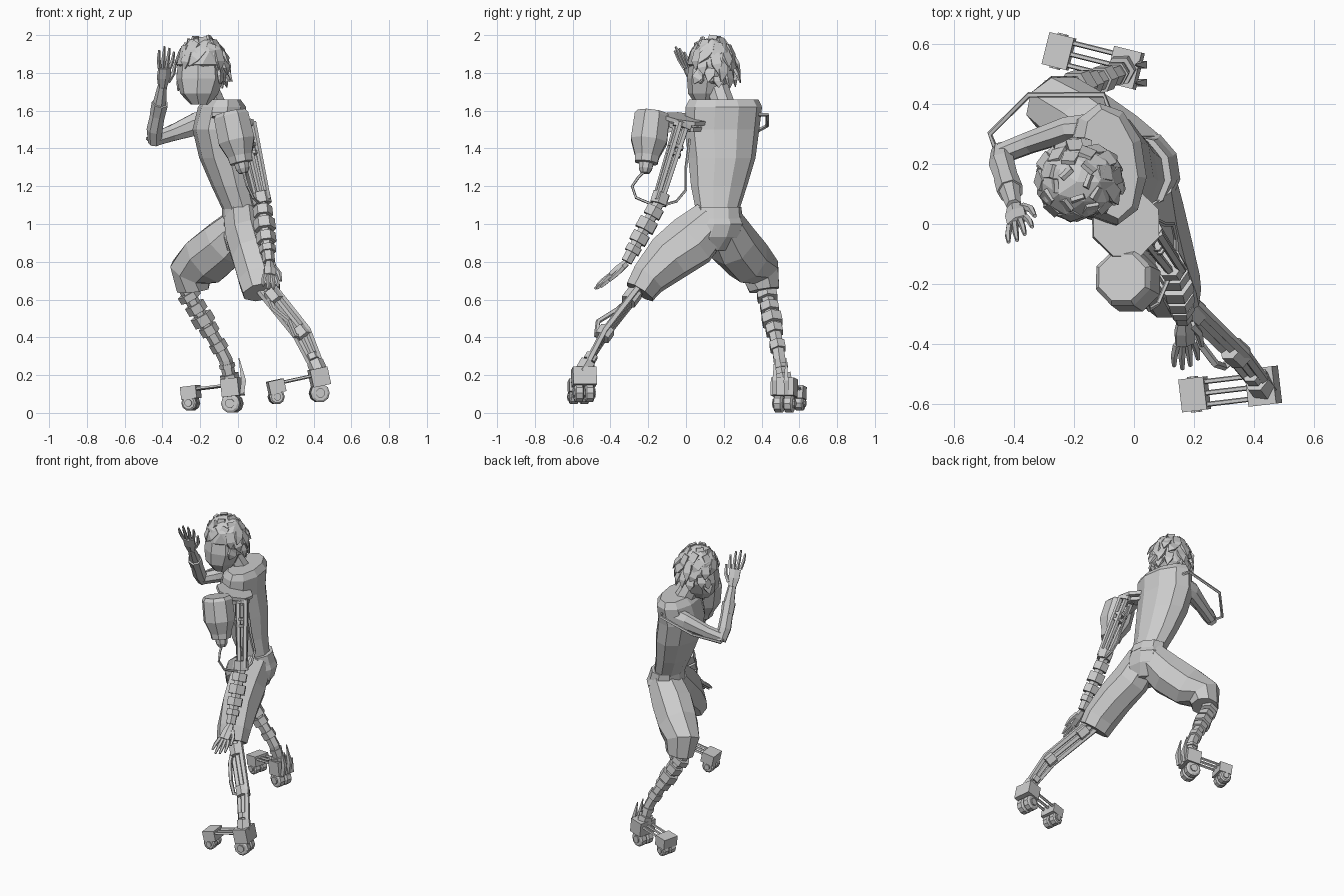
import bpy, bmesh, math, random
from mathutils import Vector as V, Matrix

random.seed(4)
if "Cube" in bpy.data.objects:
    bpy.data.objects.remove(bpy.data.objects["Cube"], do_unlink=True)

grey = bpy.data.materials.new("plain_grey")
grey.use_nodes = True
grey.diffuse_color = (0.6, 0.6, 0.6, 1)
grey.node_tree.nodes["Principled BSDF"].inputs["Base Color"].default_value = (0.6, 0.6, 0.6, 1)


def finish(name, bm):
    bmesh.ops.recalc_face_normals(bm, faces=bm.faces)
    mesh = bpy.data.meshes.new(name)
    bm.to_mesh(mesh)
    bm.free()
    mesh.materials.append(grey)
    ob = bpy.data.objects.new(name, mesh)
    bpy.context.collection.objects.link(ob)
    return ob


def skin(name, rings):
    """Bridge equal-sized rings of points and cap both ends."""
    bm = bmesh.new()
    rows = [[bm.verts.new(p) for p in ring] for ring in rings]
    n = len(rows[0])
    for a, b in zip(rows, rows[1:]):
        for i in range(n):
            j = (i + 1) % n
            bm.faces.new((a[i], a[j], b[j], b[i]))
    bm.faces.new(rows[0])
    bm.faces.new(rows[-1])
    return finish(name, bm)


def tube(name, pts, radii, n=6, hint=(0, 1, 0)):
    """Sweep an ellipse along a path; radii are numbers or (along hint, across) pairs."""
    pts = [V(p) for p in pts]
    if not isinstance(radii, (list, tuple)):
        radii = [radii] * len(pts)
    rings = []
    for k, p in enumerate(pts):
        t = (pts[min(k + 1, len(pts) - 1)] - pts[max(k - 1, 0)]).normalized()
        side = t.cross(V(hint)).normalized()
        front = side.cross(t)
        a, b = radii[k] if isinstance(radii[k], tuple) else (radii[k], radii[k])
        rings.append([p + front * a * math.cos(w) + side * b * math.sin(w)
                      for w in (math.tau * (i + .5) / n for i in range(n))])
    return skin(name, rings)


def stack(name, sections, n=10, turn=0):
    """Horizontal sections (x, y, z, radius x, radius y), turned about z."""
    rings = []
    for x, y, z, a, b in sections:
        ring = [V((a * math.cos(w), b * math.sin(w), 0)) for w in
                (math.tau * (i + .5) / n for i in range(n))]
        rings.append([V((x, y, z)) + Matrix.Rotation(turn, 3, 'Z') @ p for p in ring])
    return skin(name, rings)


def box(name, centre, size, yaw, pitch):
    bm = bmesh.new()
    bmesh.ops.create_cube(bm, size=1)
    m = (Matrix.Translation(centre) @ Matrix.Rotation(yaw, 4, 'Z')
         @ Matrix.Rotation(pitch, 4, 'Y') @ Matrix.Diagonal((*size, 1)))
    bmesh.ops.transform(bm, matrix=m, verts=bm.verts)
    return finish(name, bm)


def bands(name, a, b, parts, n=6):
    """Stepped mechanical limb: bands (start, end, radius) between a and b."""
    a, b = V(a), V(b)
    for i, (s, e, r) in enumerate(parts):
        tube(f"{name}_{i + 1}", [a.lerp(b, s), a.lerp(b, e)], r, n)


def hand(name, wrist, tip, across, width, thick):
    """Flat palm with four fingers and a thumb."""
    w, t, s = V(wrist), V(tip), V(across).normalized()
    knuckle = w.lerp(t, .48)
    tube(name + "_palm", [w, w.lerp(t, .25), knuckle],
         [(width * .6, thick), (width, thick * 1.2), (width, thick)], 6, s)
    for i in range(4):
        o = (i - 1.5) / 1.5 * width
        reach = 1 - abs(i - 1.3) * .09
        end = w.lerp(t, reach) + s * o * 1.15
        tube(f"{name}_finger_{i + 1}", [knuckle + s * o * .8, (knuckle + s * o).lerp(end, .5), end],
             [thick * .65, thick * .6, thick * .35], 5, s)
    tube(name + "_thumb", [w.lerp(t, .15) + s * width * .7, w.lerp(t, .35) + s * width * 1.4,
                           w.lerp(t, .6) + s * width * 1.6], [thick * .8, thick * .7, thick * .4], 5, s)


# Torso, neck and waistband
stack("torso", [(.02, .165, 1.05, .09, .11), (-.03, .175, 1.2, .11, .15), (-.07, .19, 1.35, .135, .18),
                (-.1, .19, 1.5, .14, .2), (-.085, .2, 1.62, .125, .205), (-.08, .2, 1.66, .09, .185)],
      10, .15)
tube("neck", [(-.12, .2, 1.62), (-.17, .16, 1.74)], [.065, .06], 8)
stack("waistband", [(.03, .17, 1.03, .115, .13), (.02, .17, 1.09, .105, .125)], 10, .15)

# Baggy knee-length trousers
stack("trouser_seat", [(.02, .13, .86, .08, .09), (.03, .155, .93, .115, .14),
                       (.035, .175, 1.0, .12, .14), (.025, .17, 1.06, .105, .12)], 10, .15)
tube("left_trouser_leg", [(.03, .14, 1.02), (.05, .03, .91), (.08, -.09, .82), (.11, -.2, .71), (.125, -.245, .64)],
     [(.12, .11), (.15, .115), (.135, .115), (.1, .115), (.085, .105)], 8)
tube("right_trouser_leg", [(.03, .19, 1.0), (-.07, .25, .895), (-.17, .33, .81), (-.25, .4, .745), (-.24, .415, .65)],
     [(.12, .11), (.135, .14), (.125, .145), (.105, .12), (.085, .09)], 8)

# Head and ears
face = V((-.5, -.87, 0))
stack("head", [(-.2, .105, 1.632, .05, .055), (-.205, .115, 1.69, .1, .105), (-.2, .13, 1.77, .128, .125),
               (-.2, .135, 1.86, .118, .116), (-.195, .14, 1.95, .07, .07)], 8, -.5)
centre = V((-.19, .14, 1.845))
for name, s in (("left_ear", 1), ("right_ear", -1)):
    out = V((.87, -.5, 0)) * s
    p = V((-.2, .14, 1.78))
    tube(name, [p + out * .1, p + out * .135], [(.025, .04), (.02, .035)], 6, face)

# Hair: a rough cap with broad swept locks
bm = bmesh.new()
bmesh.ops.create_icosphere(bm, subdivisions=2, radius=1)
for v in bm.verts:
    v.co *= random.uniform(.94, 1.04)
    if v.co.z < 0:
        if v.co.dot(face) > .1:
            v.co *= .6
        else:
            v.co.z = max(v.co.z * 1.1, -.8)
    v.co = centre + V((v.co.x * .14, v.co.y * .13, v.co.z * .15))
finish("hair_cap", bm)

count = 44
for i in range(count):
    a = i * 2.39996
    h = .95 - i / count * 1.5
    d = V((math.cos(a) * math.sqrt(1 - h * h), math.sin(a) * math.sqrt(1 - h * h), h))
    fringe = d.dot(face) > .2
    if fringe and h < .25:
        continue
    root = centre + V((d.x * .128, d.y * .118, d.z * .13))
    sweep = d.cross(V((0, 0, 1))) * random.uniform(-.2, .7)
    out = .15 if fringe else random.uniform(.2, .55)
    flow = (V((d.x, d.y, 0)) * out + V((0, 0, -.9 + h * .4)) + sweep).normalized()
    length = random.uniform(.06, .095)
    tube(f"hair_lock_{i + 1}", [root - flow * .03, root + flow * length * .4 + d * .008, root + flow * length],
         [(.032, .01), (.038, .012), (.003, .003)], 4, d.cross(flow))

# Raised right arm with a thin brace tube around the elbow
tube("right_upper_arm", [(-.12, .32, 1.54), (-.22, .315, 1.53), (-.35, .27, 1.48), (-.44, .235, 1.45)],
     [(.055, .08), (.045, .065), (.038, .045), (.036, .04)], 8)
tube("right_forearm", [(-.44, .245, 1.43), (-.44, .2, 1.5), (-.415, .12, 1.63), (-.4, .06, 1.73)],
     [.036, .044, .038, .026], 7, (1, 0, 0))
tube("right_cuff", [(-.425, .15, 1.58), (-.412, .11, 1.64)], [.042, .045], 7, (1, 0, 0))
hand("right_hand", (-.4, .06, 1.72), (-.375, -.05, 1.945), (.85, .5, 0), .04, .018)
tube("elbow_brace", [(-.08, .37, 1.58), (-.1, .43, 1.58), (-.35, .43, 1.52), (-.48, .3, 1.45), (-.45, .22, 1.44)],
     .01, 5, (0, 0, 1))

# Shoulder plates, canister and hose
for name, z, r in (("shoulder_plate", 1.555, .12), ("shoulder_plate_lower", 1.52, .1)):
    tube(name, [(-.03, 0, z - .011), (-.026, .003, z + .011)], [(r, r), (r, r)], 8)
tube("canister_bracket", [(-.03, -.02, 1.53), (-.02, -.13, 1.5)], .035, 4, (0, 0, 1))
top, base = V((-.04, -.177, 1.59)), V((.03, -.218, 1.27))
canister = ((0, .085), (.06, .1), (.47, .104), (.72, .07), (.83, .065), (.84, .042), (.93, .038), (1, .025))
tube("canister", [top.lerp(base, f) for f, r in canister], [r for f, r in canister], 8)
tube("canister_hose", [(.03, -.218, 1.28), (.035, -.25, 1.25), (.05, -.285, 1.2), (.08, -.265, 1.14), (.12, -.17, 1.1)],
     .008, 5, (1, 0, 0))

# Left mechanical arm
for i, (dx, dy) in enumerate(((-.03, .0), (.03, .02), (.0, -.035), (.05, -.02))):
    tube(f"left_arm_rod_{i + 1}", [(.03 + dx, -.01 + dy, 1.54), (.125 + dx * .7, -.14 + dy * .7, 1.13)],
         [.017, .015], 5)
bands("left_arm_clamp", (.04, -.015, 1.53), (.125, -.14, 1.13),
      ((0, .06, .055), (.28, .32, .045), (.38, .42, .043), (.92, 1.06, .05)))
tube("left_arm_cable", [(.06, .02, 1.45), (.1, .0, 1.3), (.13, .0, 1.18), (.14, -.05, 1.12), (.14, -.15, 1.09)],
     .008, 5)
bands("left_forearm", (.125, -.14, 1.12), (.165, -.32, .79),
      ((0, .97, .033), (.1, .24, .052), (.3, .46, .058), (.52, .66, .053), (.72, .82, .045)))
hand("left_hand", (.165, -.315, .795), (.175, -.485, .65), (1, .2, -.15), .036, .02)

# Left lower leg: parallel struts, collars and cables
knee, ankle = V((.34, -.43, .42)), V((.425, -.54, .23))
for i, (dx, dz) in enumerate(((-.03, -.018), (.03, .018), (0, .0))):
    tube(f"left_shin_rod_{i + 1}", [(.14 + dx, -.235, .67 + dz), knee + V((dx, 0, dz)), ankle + V((dx * .8, 0, 0))],
         [.02, .018, .018], 5)
bands("left_leg_collar", (.13, -.23, .69), knee, ((.2, .38, .045), (.92, 1.08, .045)))
bands("left_ankle", knee, ankle, ((.6, .75, .035), (.8, 1.1, .045)))
tube("left_leg_cable", [(.15, -.26, .64), (.19, -.36, .55), (.27, -.465, .485), (.3, -.475, .41), (.35, -.43, .4)],
     .014, 5)

# Right lower leg: stepped bands
rknee, rankle = V((-.27, .425, .64)), V((-.1, .485, .35))
bands("right_shin", rknee, rankle,
      ((-.1, 1.0, .036), (.02, .13, .06), (.22, .36, .055), (.42, .58, .06), (.62, .76, .05), (.92, 1.06, .046)))
tube("right_lower_shin", [rankle, (-.065, .495, .28), (-.04, .515, .17)], [.034, .036, .034], 6)
bands("right_ankle", (-.06, .5, .26), (-.035, .52, .15), ((0, .2, .042), (.5, 1, .05)))


def skate(name, heel, toe, heel_r, toe_r, drop):
    """Heel and toe blocks joined by three rods, with a wheel pair under each."""
    heel, toe = V(heel), V(toe)
    d = toe - heel
    yaw = math.atan2(d.y, d.x)
    along = V((math.cos(yaw), math.sin(yaw), 0))
    side = V((-along.y, along.x, 0))
    pitch = -math.atan2(d.z, d.xy.length)
    box(name + "_heel_block", heel, (.095, .125, .095), yaw, pitch)
    box(name + "_toe_block", toe, (.085, .11, .068), yaw, pitch)
    for i in (-1, 0, 1):
        o = side * .038 * i + V((0, 0, .015))
        tube(f"{name}_rod_{i + 2}", [heel + o, toe + o], .009, 5, (0, 0, 1))
    for part, p, r, low in (("heel", heel, heel_r, drop[0]), ("toe", toe, toe_r, drop[1])):
        hub = V((p.x, p.y, low + r))
        tube(f"{name}_{part}_axle", [hub - side * .06, hub + side * .06], r * .5, 8, (0, 0, 1))
        for s in (-1, 1):
            c = hub + side * .028 * s
            tube(f"{name}_{part}_wheel_{(s + 3) // 2}",
                 [c - side * .024, c - side * .017, c + side * .017, c + side * .024],
                 [r * .8, r * 1.02, r * 1.02, r * .8], 10, (0, 0, 1))


skate("left_skate", (.43, -.54, .19), (.202, -.567, .14), .05, .04, (.055, .045))
skate("right_skate", (-.03, .52, .135), (-.25, .575, .108), .05, .04, (0, .012))

# Rear fins on the right skate
for i, y in enumerate((.47, .53)):
    tube(f"right_skate_fin_{i + 1}", [(.02, y, .1), (.03, y, .17), (.005, y, .29)], [.016, .018, .003], 4)
